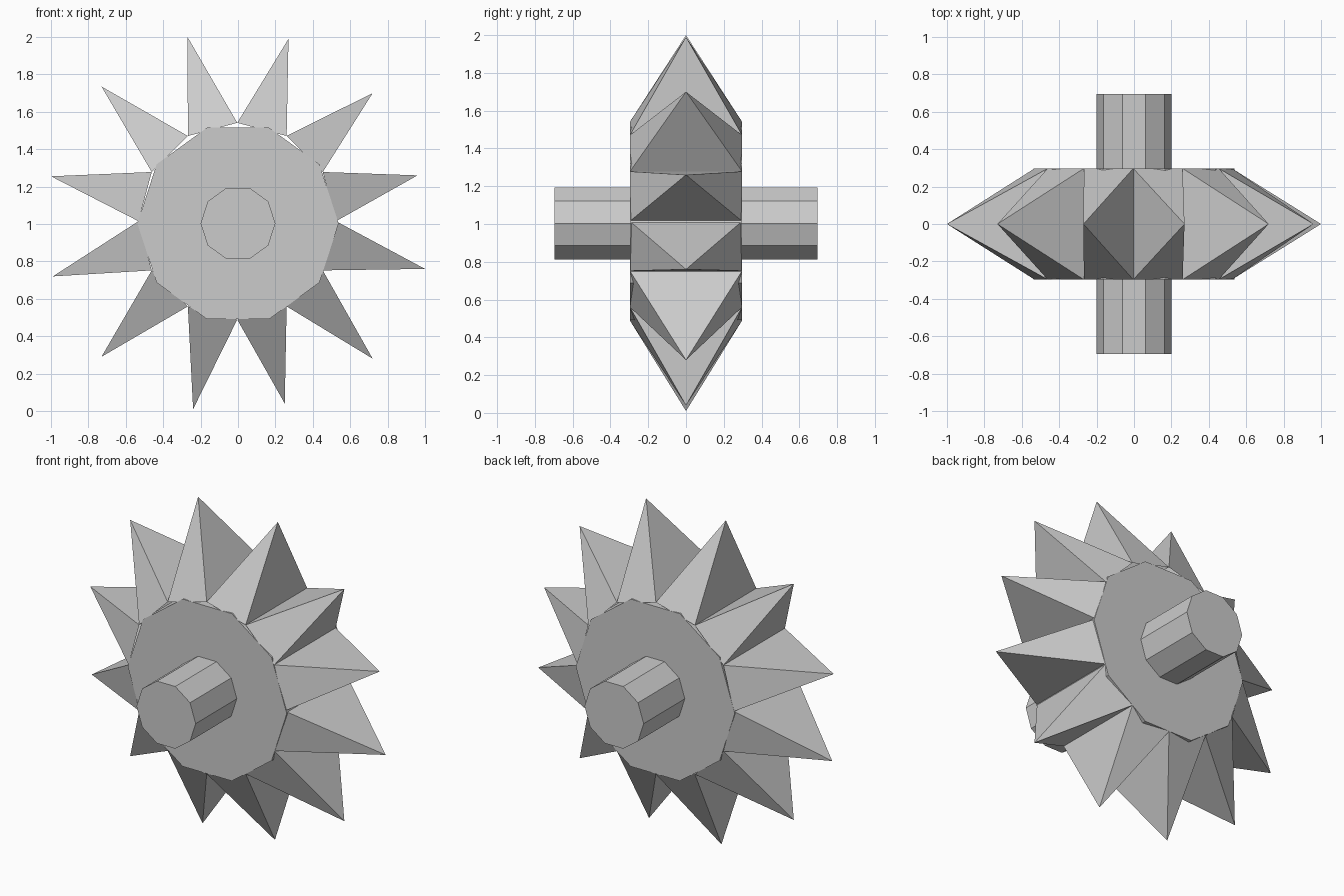
import bpy, bmesh
from math import pi, sin, cos

cube = bpy.data.objects.get("Cube")
if cube:
    bpy.data.objects.remove(cube, do_unlink=True)

grey = bpy.data.materials.new("plain grey")
grey.use_nodes = True
colour = (0.6, 0.6, 0.6, 1)
grey.diffuse_color = colour
grey.node_tree.nodes["Principled BSDF"].inputs["Base Color"].default_value = colour


def add_drum(name, radius, half_length):
    """Ten-sided flat-shaded cylinder lying along y."""
    bpy.ops.mesh.primitive_cylinder_add(
        vertices=10, radius=radius, depth=2 * half_length,
        location=(0, 0, 1.003), rotation=(pi / 2, 0, 0))
    obj = bpy.context.object
    obj.name = name
    # put a corner on the horizontal axis
    for v in obj.data.vertices:
        x, y = v.co.x, v.co.y
        v.co.x, v.co.y = y, -x
    obj.data.materials.append(grey)


add_drum("wheel_drum", 0.538, 0.297)
add_drum("axle", 0.2, 0.695)

# Ring of slightly uneven four-sided spikes: tips clockwise from the top
tips = [(0.27, 1.99), (0.72, 1.7), (0.96, 1.26), (1.0, 0.76), (0.72, 0.28), (0.25, 0.04),
        (-0.24, 0.01), (-0.73, 0.29), (-0.99, 0.72), (-1.0, 1.255), (-0.73, 1.735), (-0.27, 2.0)]
count = len(tips)
bm = bmesh.new()
rim = []
for i in range(count):
    a = 2 * pi * i / count
    x, z = 0.528 * sin(a) - 0.004, 1.015 + 0.526 * cos(a)
    rim.append([bm.verts.new((x, y, z)) for y in (-0.297, 0.297)])
for i, (x, z) in enumerate(tips):
    tip = bm.verts.new((x, 0, z))
    (a, b), (d, c) = rim[i], rim[(i + 1) % count]
    base = [a, b, c, d]
    for j in range(4):
        bm.faces.new((base[j], base[(j + 1) % 4], tip))
bmesh.ops.recalc_face_normals(bm, faces=bm.faces)
mesh = bpy.data.meshes.new("spikes")
bm.to_mesh(mesh)
bm.free()
mesh.materials.append(grey)
bpy.context.collection.objects.link(bpy.data.objects.new("spikes", mesh))
